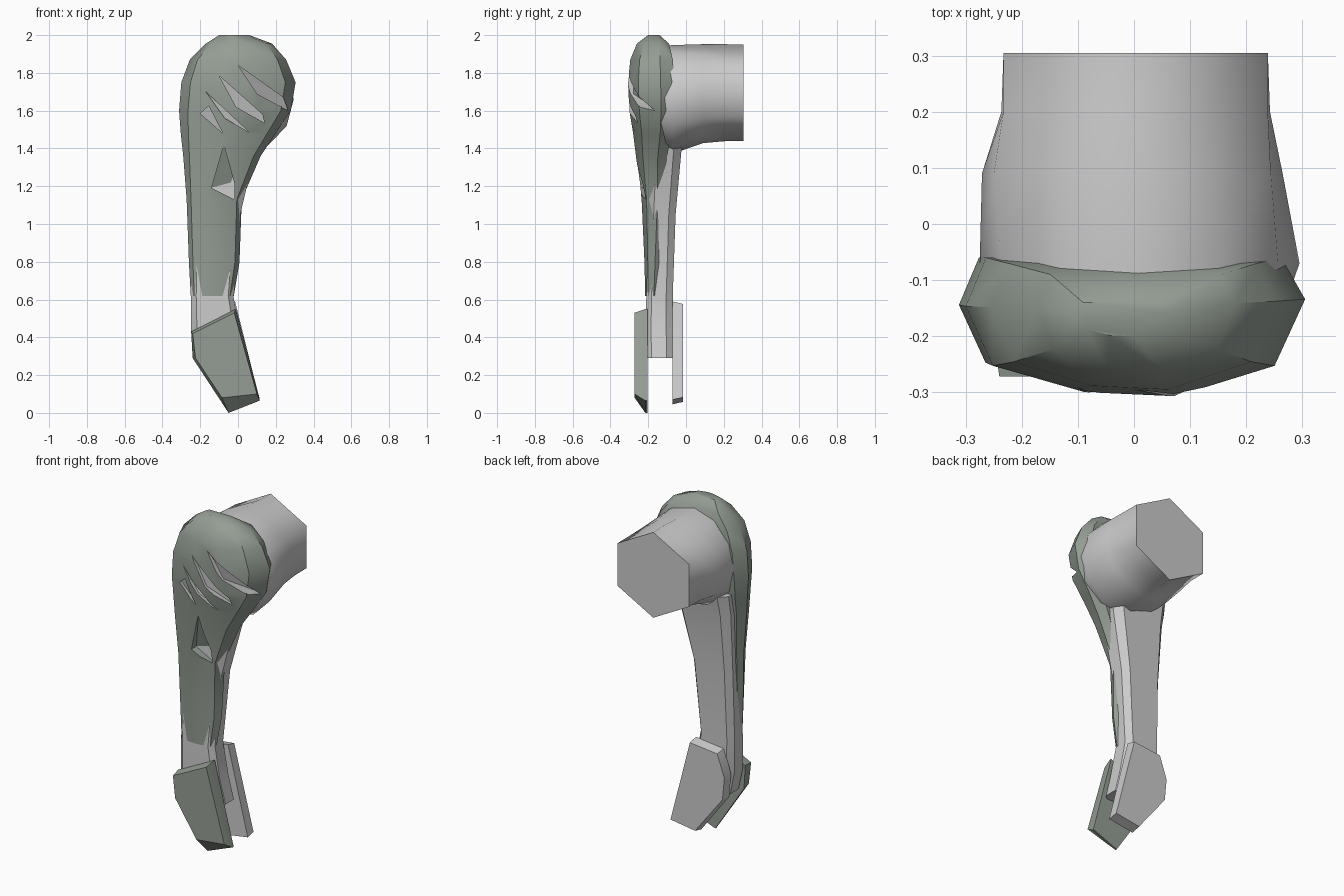
import bpy, bmesh, math
from mathutils import Vector
from mathutils.bvhtree import BVHTree

if "Cube" in bpy.data.objects:
    bpy.data.objects.remove(bpy.data.objects["Cube"])

green = bpy.data.materials.new("worn_green")
green.diffuse_color = (0.30, 0.34, 0.30, 1)
green.use_nodes = True
green.node_tree.nodes["Principled BSDF"].inputs["Base Color"].default_value = green.diffuse_color
grey = bpy.data.materials.new("bare_grey")
grey.diffuse_color = (0.5, 0.5, 0.5, 1)
grey.use_nodes = True
grey.node_tree.nodes["Principled BSDF"].inputs["Base Color"].default_value = grey.diffuse_color


def loft(name, rings, mat=None, angle=38):
    """Skin a list of equal-length point rings and cap both ends."""
    bm = bmesh.new()
    rows = [[bm.verts.new(p) for p in ring] for ring in rings]
    n = len(rows[0])
    for a, b in zip(rows, rows[1:]):
        for i in range(n):
            j = (i + 1) % n
            bm.faces.new((a[i], a[j], b[j], b[i]))
    bm.faces.new(rows[0])
    bm.faces.new(rows[-1])
    bmesh.ops.recalc_face_normals(bm, faces=bm.faces)
    me = bpy.data.meshes.new(name)
    bm.to_mesh(me)
    bm.free()
    ob = bpy.data.objects.new(name, me)
    bpy.context.collection.objects.link(ob)
    if mat:
        me.materials.append(mat)
    if angle:
        smooth(ob, angle)
    return ob


def smooth(ob, angle):
    bpy.ops.object.select_all(action='DESELECT')
    ob.select_set(True)
    bpy.context.view_layer.objects.active = ob
    bpy.ops.object.shade_smooth_by_angle(angle=math.radians(angle))


def sections(profile, rows):
    """Fit a unit profile into each row (z, x left, x right, y front, y back)."""
    return [[(xl + (xr - xl) * t, yb + (yf - yb) * u, z) for t, u in profile]
            for z, xl, xr, yf, yb in rows]


# shoulder barrel: hexagonal at the back, rounding towards the front
barrel = []
for y, cx, rx, cz, rz, m in [
        (0.305, 0.003, 0.272, 1.695, 0.255, 0.866),
        (0.20, 0.003, 0.272, 1.695, 0.257, 0.88),
        (0.09, -0.003, 0.285, 1.69, 0.262, 0.94),
        (-0.07, 0.01, 0.285, 1.66, 0.287, 1.0),
        (-0.17, 0.0, 0.26, 1.68, 0.26, 1.0)]:
    ring = []
    for k in range(12):
        a = math.radians(90 + 30 * k)
        r = m if k % 2 else 1.0
        ring.append((cx + rx * r * math.cos(a), y, cz + rz * r * math.sin(a)))
    barrel.append(ring)
loft("shoulder_barrel", barrel, angle=62)

# inner arm, ending in the knuckle between the two prongs
octagon = [(0.12, 0), (0, 0.25), (0, 0.8), (0.12, 1), (0.88, 1), (1, 0.8), (1, 0.25), (0.88, 0)]
loft("inner_arm", sections(octagon, [
    (1.50, -0.25, 0.12, -0.18, 0.0),
    (1.38, -0.25, 0.09, -0.19, -0.025),
    (1.05, -0.245, 0.012, -0.20, -0.055),
    (0.62, -0.248, -0.025, -0.21, -0.07),
    (0.43, -0.248, 0.01, -0.215, -0.068),
    (0.29, -0.22, 0.045, -0.21, -0.068)]))

# outer armour shell
shell_profile = [(0.06, 0), (0, 0.35), (0.08, 0.78), (0.35, 0.97),
                 (0.62, 1), (0.91, 0.78), (1, 0.3), (0.93, 0)]
shell = loft("armour_shell", sections(shell_profile, [
    (2.00, -0.10, 0.06, -0.20, -0.14),
    (1.955, -0.17, 0.18, -0.26, -0.09),
    (1.87, -0.255, 0.255, -0.295, -0.07),
    (1.75, -0.30, 0.305, -0.307, -0.06),
    (1.60, -0.312, 0.28, -0.30, -0.06),
    (1.48, -0.303, 0.20, -0.28, -0.075),
    (1.36, -0.29, 0.12, -0.265, -0.10),
    (1.13, -0.272, 0.02, -0.235, -0.115),
    (0.80, -0.26, 0.008, -0.22, -0.14),
    (0.62, -0.25, -0.022, -0.216, -0.15)]), green, angle=None)

# scratches and notch gouged into the front of the shell
surface = BVHTree.FromObject(shell, bpy.context.evaluated_depsgraph_get())


def gouge(points, depths, mat):
    out, back = [], []
    for (x, z), d in zip(points, depths):
        hit = surface.ray_cast(Vector((x, -1, z)), Vector((0, 1, 0)))[0]
        y = hit.y if hit else -0.2
        out.append((x, y - 0.05, z))
        back.append((x, y + d, z))
    cutter = loft("gouge_cutter", [out, back], mat, None)
    cutter.hide_render = True
    mod = shell.modifiers.new("gouge", 'BOOLEAN')
    mod.operation, mod.solver, mod.object = 'DIFFERENCE', 'EXACT', cutter
    mod.material_mode = 'TRANSFER'
    bpy.context.view_layer.objects.active = shell
    bpy.ops.object.modifier_apply(modifier=mod.name)
    bpy.data.objects.remove(cutter)


for pts in ([(0.0, 1.84), (0.10, 1.69), (0.265, 1.60), (0.24, 1.67)],
            [(-0.10, 1.785), (-0.01, 1.62), (0.14, 1.535), (0.13, 1.58)],
            [(-0.17, 1.70), (-0.07, 1.56), (0.06, 1.485)],
            [(-0.20, 1.585), (-0.155, 1.625), (-0.08, 1.48)]):
    gouge(pts, [0.015] * len(pts), grey)
gouge([(-0.075, 1.42), (-0.14, 1.19), (-0.02, 1.13), (-0.018, 1.21)],
      [0.004, 0.045, 0.05, 0.05], green)
smooth(shell, 38)

# two fork prongs at the bottom
front = [(-0.248, 0.43), (-0.24, 0.29), (-0.05, 0.0), (0.115, 0.065), (-0.01, 0.55)]
face = [(-0.24, 0.42), (-0.225, 0.29), (-0.085, 0.08), (0.10, 0.10), (-0.02, 0.53)]
loft("front_prong", [[(x, -0.205, z) for x, z in front],
                     [(x, -0.215, z) for x, z in front],
                     [(x, -0.272, z) for x, z in face]], green, 30)
rear = [(-0.20, 0.57), (-0.248, 0.43), (-0.235, 0.29), (-0.05, 0.045), (0.115, 0.07), (-0.015, 0.59)]
loft("rear_prong", [[(x, -0.072, z) for x, z in rear],
                    [(x * 0.98, -0.015, 0.32 + (z - 0.32) * 0.95) for x, z in rear]], None, 30)
